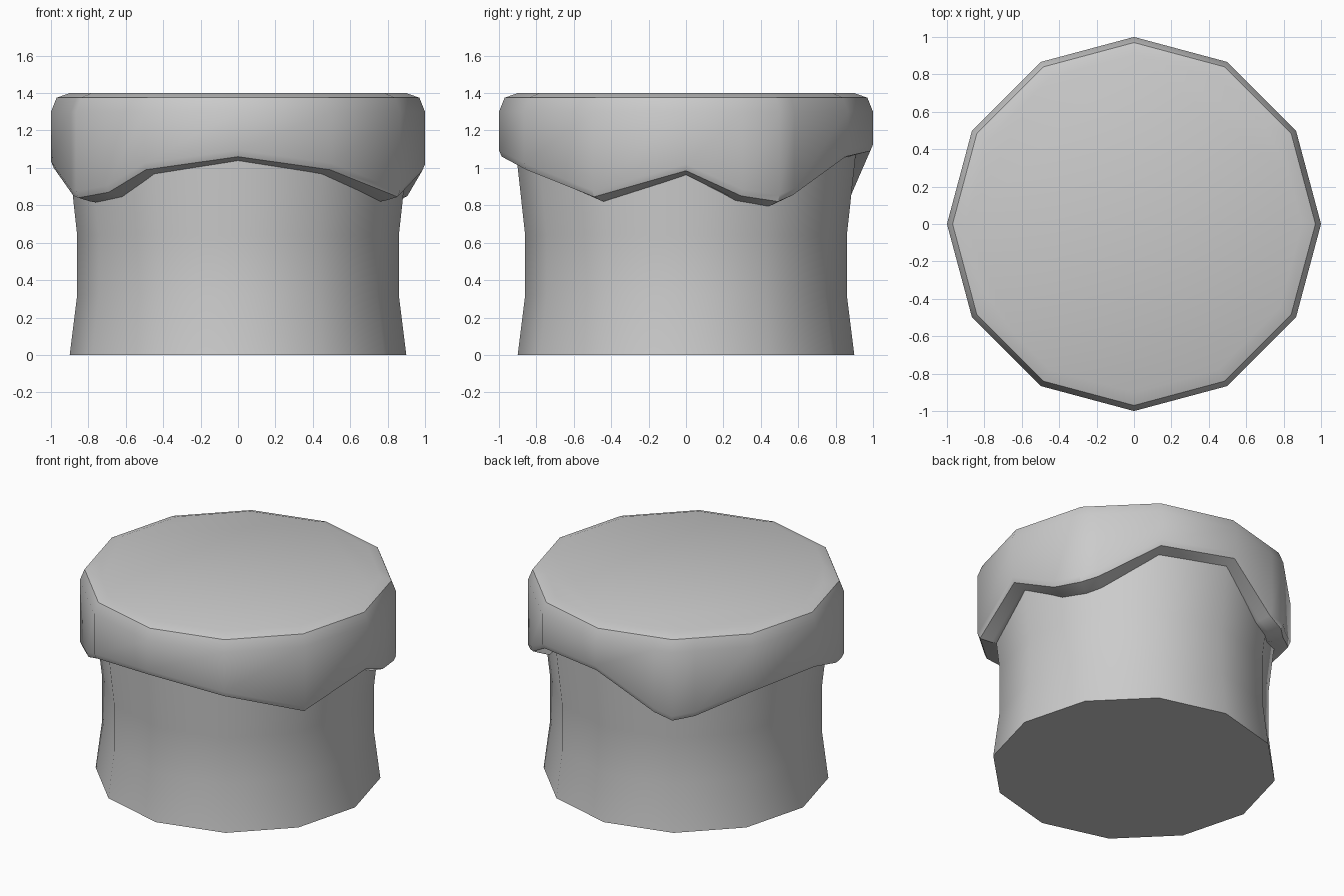
import bpy, bmesh
from math import floor, cos, sin, radians
from mathutils import Vector

SIDES = 12

old = bpy.data.objects.get("Cube")
if old:
    bpy.data.objects.remove(old, do_unlink=True)

grey = bpy.data.materials.new("plain_grey")
grey.use_nodes = True
colour = (0.6, 0.6, 0.6, 1)
grey.diffuse_color = colour
grey.node_tree.nodes["Principled BSDF"].inputs["Base Color"].default_value = colour


def rim_point(place):
    """Point on the unit polygon; whole numbers are corners, fractions lie along a side."""
    i = floor(place)
    a, b = (Vector((cos(t), sin(t), 0)) for t in
            (radians(360 / SIDES * i), radians(360 / SIDES * (i + 1))))
    return a.lerp(b, place - i)


def loft(name, rings):
    """Skin a stack of rings, capping both ends."""
    bm = bmesh.new()
    loops = [[bm.verts.new(p) for p in ring] for ring in rings]
    n = len(loops[0])
    for low, high in zip(loops, loops[1:]):
        for i in range(n):
            j = (i + 1) % n
            bm.faces.new((low[i], low[j], high[j], high[i]))
    bm.faces.new(loops[0][::-1])
    bm.faces.new(loops[-1])
    mesh = bpy.data.meshes.new(name)
    bm.to_mesh(mesh)
    bm.free()
    obj = bpy.data.objects.new(name, mesh)
    bpy.context.collection.objects.link(obj)
    mesh.materials.append(grey)
    bpy.ops.object.select_all(action="DESELECT")
    obj.select_set(True)
    bpy.context.view_layer.objects.active = obj
    bpy.ops.object.shade_smooth_by_angle(angle=radians(35))
    return obj


def level_ring(places, radius, z):
    return [rim_point(p) * radius + Vector((0, 0, z)) for p in places]


# Waisted trunk
trunk_profile = [(0.9, 0), (0.86, 0.32), (0.86, 0.64), (0.905, 1.05), (0.905, 1.2)]
loft("trunk", [level_ring(range(SIDES), r, z) for r, z in trunk_profile])

# Cap with a wavy hem: place round the rim, height of the hem
hem = [(0, 0.965), (0.6, 0.83), (1, 0.8), (1.22, 0.835), (2, 1.04), (3, 1.07),
       (3.76, 0.84), (4, 0.8), (4.28, 0.82), (5, 0.96), (6, 0.98), (6.8, 0.83),
       (7, 0.82), (7.45, 0.85), (8, 0.97), (9, 1.04), (10, 0.97), (11, 0.825)]
places = [p for p, z in hem]
hem_profile = [(0.84, -0.01), (0.91, 0), (0.985, 0.02), (1, 0.055)]
top_profile = [(1, 1.3), (0.97, 1.375), (0.9, 1.4)]
loft("cap",
     [[rim_point(p) * r + Vector((0, 0, z + lift)) for p, z in hem] for r, lift in hem_profile]
     + [level_ring(places, r, z) for r, z in top_profile])
